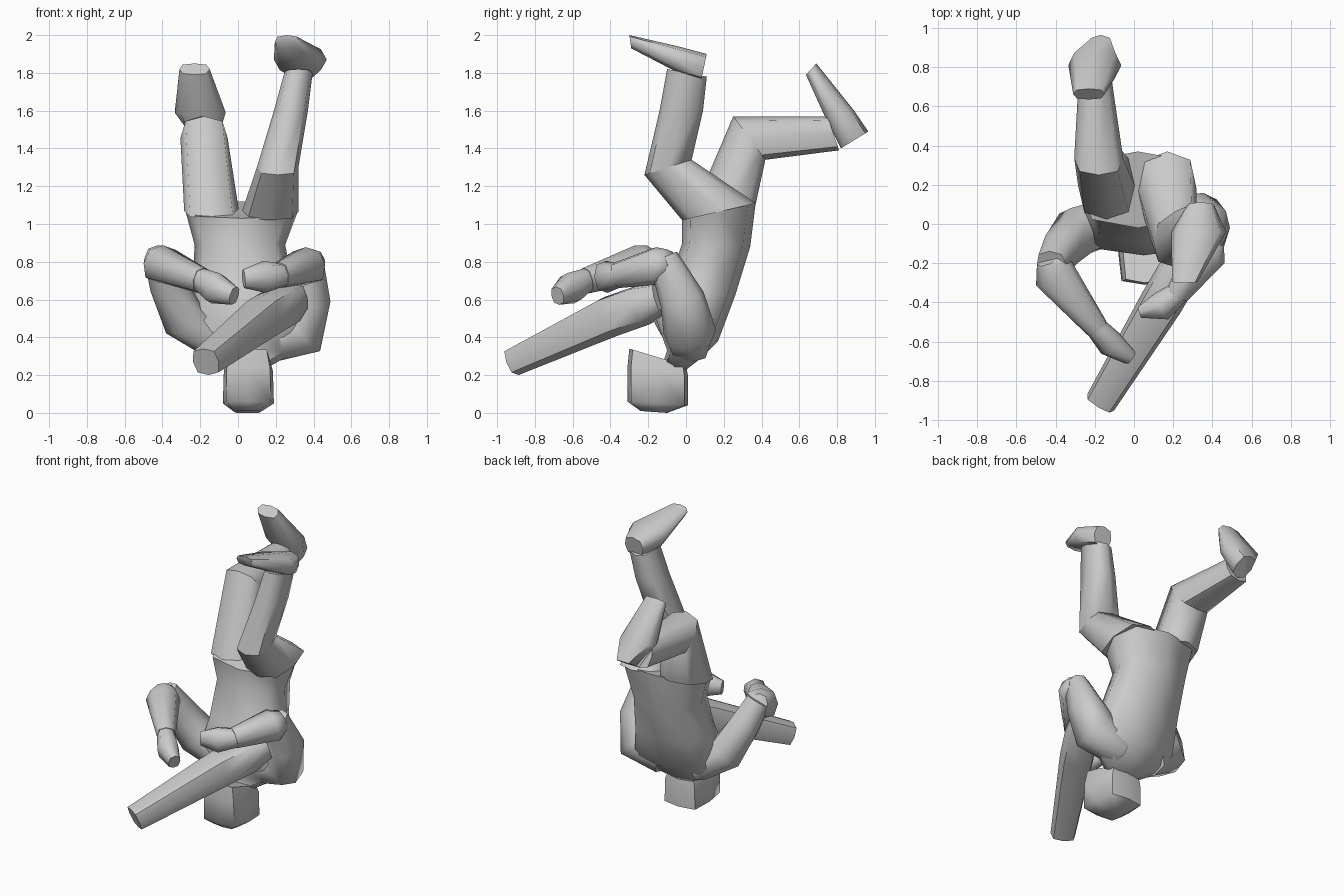
import bpy, bmesh, math
from mathutils import Vector

if "Cube" in bpy.data.objects:
    bpy.data.objects.remove(bpy.data.objects["Cube"])


def section(k):
    """Eight-sided unit section; larger k gives boxier corners."""
    return [(1, 0), (k, k), (0, 1), (-k, k), (-1, 0), (-k, -k), (0, -1), (k, -k)]


def loft(name, rings):
    bm = bmesh.new()
    loops = [[bm.verts.new(p) for p in r] for r in rings]
    n = len(loops[0])
    for a, b in zip(loops, loops[1:]):
        for i in range(n):
            bm.faces.new((a[i], a[(i + 1) % n], b[(i + 1) % n], b[i]))
    bm.faces.new(loops[0])
    bm.faces.new(loops[-1])
    bmesh.ops.recalc_face_normals(bm, faces=bm.faces)
    mesh = bpy.data.meshes.new(name)
    bm.to_mesh(mesh)
    bm.free()
    ob = bpy.data.objects.new(name, mesh)
    bpy.context.collection.objects.link(ob)
    bpy.context.view_layer.objects.active = ob
    ob.select_set(True)
    bpy.ops.object.shade_smooth_by_angle(angle=math.radians(60))
    ob.select_set(False)


def side_loft(name, rings, k=.78):
    """Rings as (x centre, half width, front yz, back yz) read from the side profile."""
    out = []
    for x, hw, f, b in rings:
        f, b = Vector((x, *f)), Vector((x, *b))
        c, v = (f + b) / 2, (b - f) / 2
        out.append([c + Vector((hw * s, 0, 0)) + v * t for s, t in section(k)])
    loft(name, out)


def tube(name, pts, hint=(0, 0, 1), k=.76):
    """Rings as (x, y, z, side radius, hint-direction radius) square to the path."""
    ps = [Vector(p[:3]) for p in pts]
    out = []
    for i, p in enumerate(pts):
        t = (ps[min(i + 1, len(ps) - 1)] - ps[max(i - 1, 0)]).normalized()
        u = t.cross(Vector(hint)).normalized()
        v = u.cross(t)
        out.append([ps[i] + u * p[3] * s + v * p[4] * q for s, q in section(k)])
    loft(name, out)


# upside-down trunk, hips first
side_loft("torso", [
    (.02, .30, (-.02, 1.03), (.37, 1.12)),
    (.01, .24, (-.02, .90), (.34, .88)),
    (.03, .27, (-.10, .66), (.26, .62)),
    (.05, .33, (-.16, .50), (.17, .38)),
    (.05, .23, (-.10, .33), (.08, .29)),
    (.05, .09, (-.13, .24), (-.01, .22))])
side_loft("head", [
    (.055, .11, (-.30, .34), (.00, .25)),
    (.055, .13, (-.31, .24), (.01, .20)),
    (.055, .135, (-.31, .06), (.01, .04)),
    (.05, .07, (-.24, .01), (-.10, .00))], k=.88)

# bent leg, foot pointing forward
side_loft("forward_thigh", [
    (.17, .15, (-.02, 1.02), (.37, 1.11)),
    (.21, .11, (-.22, 1.26), (.03, 1.34))])
side_loft("forward_shin", [
    (.21, .11, (-.22, 1.26), (.03, 1.34)),
    (.28, .09, (-.14, 1.60), (.09, 1.60)),
    (.32, .075, (-.10, 1.82), (.11, 1.78))])
side_loft("forward_foot", [
    (.34, .07, (.08, 1.76), (.11, 1.90)),
    (.33, .14, (-.04, 1.80), (-.04, 1.94)),
    (.26, .065, (-.29, 1.93), (-.30, 2.00))])

# leg trailing backward
side_loft("rear_thigh", [
    (-.14, .145, (.02, 1.03), (.37, 1.11)),
    (-.18, .125, (.25, 1.57), (.42, 1.34))])
side_loft("rear_shin", [
    (-.18, .125, (.25, 1.57), (.42, 1.34)),
    (-.20, .08, (.75, 1.57), (.81, 1.39))])
side_loft("rear_foot", [
    (-.17, .06, (.82, 1.40), (.965, 1.49)),
    (-.20, .135, (.73, 1.58), (.89, 1.60)),
    (-.23, .08, (.635, 1.79), (.69, 1.85))])

# arms: upper arm, forearm and hand, bent sharply at the elbow
FRONT = (0, -1, 0)
tube("left_upper_arm", [
    (-.10, .02, .37, .10, .12), (-.29, -.04, .50, .12, .13),
    (-.37, -.13, .68, .10, .10), (-.42, -.21, .83, .08, .08)], FRONT)
tube("left_forearm", [
    (-.44, -.18, .82, .06, .07), (-.41, -.25, .79, .11, .10), (-.19, -.53, .70, .06, .07)])
tube("left_hand", [
    (-.20, -.52, .71, .055, .06), (-.12, -.61, .66, .07, .085), (-.02, -.68, .62, .04, .05)])
tube("right_upper_arm", [
    (.14, .02, .37, .11, .11), (.34, .02, .43, .14, .14),
    (.39, -.02, .60, .10, .12), (.38, -.12, .82, .07, .08)], FRONT)
tube("right_forearm", [
    (.41, -.08, .81, .06, .06), (.37, -.14, .78, .11, .10), (.22, -.36, .73, .06, .07)])
tube("right_hand", [
    (.24, -.34, .73, .055, .06), (.14, -.42, .72, .075, .085), (.03, -.45, .71, .03, .05)])

# thick tapered bar tucked under the arm
tube("held_bar", [
    (-.17, -.91, .27, .08, .075), (.14, -.40, .51, .11, .11),
    (.24, -.23, .57, .11, .11), (.31, -.13, .61, .07, .08)], k=.8)
